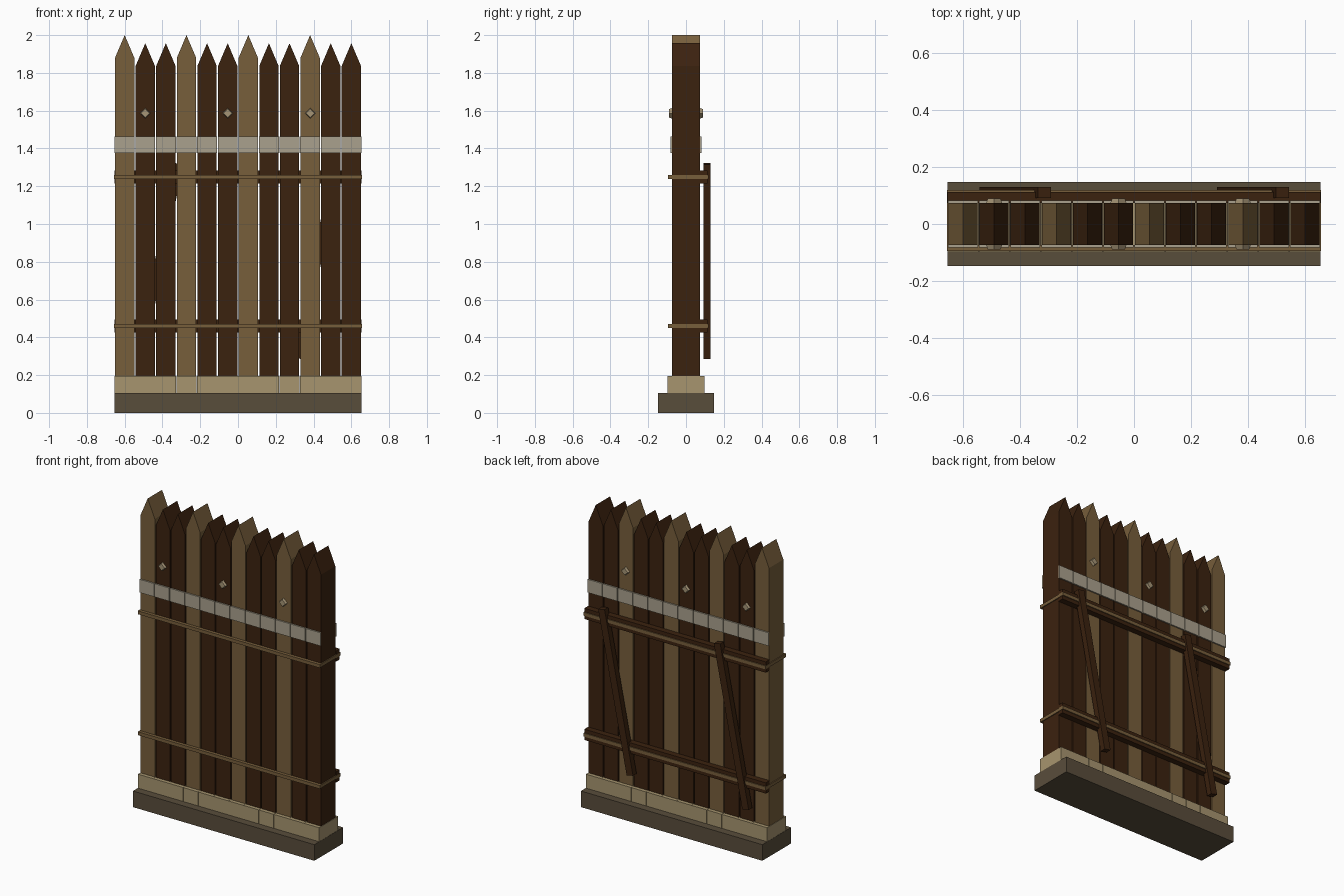
import bpy, bmesh, math
from mathutils import Matrix

if "Cube" in bpy.data.objects:
    bpy.data.objects.remove(bpy.data.objects["Cube"])


def material(name, rgb):
    lin = [c / 12.92 if c <= 0.04045 else ((c + 0.055) / 1.055) ** 2.4
           for c in (v / 255 for v in rgb)]
    m = bpy.data.materials.new(name)
    m.diffuse_color = (*lin, 1)
    m.use_nodes = True
    m.node_tree.nodes["Principled BSDF"].inputs["Base Color"].default_value = m.diffuse_color
    return m


DARK = material("dark_wood", (59, 34, 15))
LIGHT = material("light_wood", (119, 94, 59))
STONE = material("pale_stone", (167, 149, 111))
BASE = material("grey_brown_base", (89, 77, 59))
BAND = material("pale_band", (170, 161, 141))
STUD = material("stud_metal", (166, 149, 118))


def finish(name, bm, mat):
    bmesh.ops.recalc_face_normals(bm, faces=bm.faces)
    me = bpy.data.meshes.new(name)
    bm.to_mesh(me)
    bm.free()
    me.materials.append(mat)
    ob = bpy.data.objects.new(name, me)
    bpy.context.collection.objects.link(ob)
    return ob


def box(name, x, y, z, mat, tilt=0):
    """Box from (min, max) ranges, optionally tilted about y at its centre."""
    bm = bmesh.new()
    size = [b - a for a, b in (x, y, z)]
    mid = [(a + b) / 2 for a, b in (x, y, z)]
    bmesh.ops.create_cube(bm, size=1, matrix=Matrix.Translation(mid)
                          @ Matrix.Rotation(tilt, 4, 'Y') @ Matrix.Diagonal((*size, 1)))
    return finish(name, bm, mat)


def prism(name, pts, y0, y1, mat, taper=1.0):
    """Extrude an x-z outline from y0 to y1, scaling the far end about its centre."""
    bm = bmesh.new()
    cx = sum(p[0] for p in pts) / len(pts)
    cz = sum(p[1] for p in pts) / len(pts)
    a = [bm.verts.new((px, y0, pz)) for px, pz in pts]
    b = [bm.verts.new((cx + (px - cx) * taper, y1, cz + (pz - cz) * taper)) for px, pz in pts]
    n = len(pts)
    bm.faces.new(a)
    bm.faces.new(b[::-1])
    for i in range(n):
        bm.faces.new((a[i], a[(i + 1) % n], b[(i + 1) % n], b[i]))
    return finish(name, bm, mat)


STEP = 1.2 / 11
DEPTH = 0.074

# Ground slab
box("base_slab", (-0.655, 0.655), (-0.148, 0.148), (0, 0.105), BASE)

for i in range(12):
    x = -0.6 + i * STEP
    tall = i % 3 == 0 and i < 11
    tip, shoulder = (2.0, 1.88) if tall else (1.957, 1.837)
    # Pointed picket
    w = 0.051
    prism(f"picket_{i}", [(x - w, 0.1), (x + w, 0.1), (x + w, shoulder), (x, tip), (x - w, shoulder)],
          -DEPTH, DEPTH, LIGHT if tall else DARK)
    # Footing block
    box(f"footing_block_{i}", (x - 0.0538, x + 0.0538), (-0.098, 0.098), (0.105, 0.196), STONE)
    for side, label in ((-1, "front"), (1, "back")):
        # Pale band plates
        box(f"band_{label}_{i}", (x - 0.0525, x + 0.0525),
            sorted((side * DEPTH, side * 0.083)), (1.376, 1.462), BAND)
        # Diamond studs
        if i in (1, 5, 9):
            r, z = 0.028, 1.586
            prism(f"stud_{label}_{i}", [(x - r, z), (x, z - r), (x + r, z), (x, z + r)],
                  side * DEPTH, side * 0.089, STUD, 0.8)

for z, label in ((0.46, "lower"), (1.249, "upper")):
    # Back rail
    box(f"{label}_rail", (-0.655, 0.655), (DEPTH, 0.113), (z - 0.035, z + 0.035), DARK)
    # Binding strip around the pickets and rail
    zr = (z - 0.011, z + 0.011)
    box(f"{label}_binding_front", (-0.657, 0.657), (-0.095, -DEPTH), zr, LIGHT)
    box(f"{label}_binding_back", (-0.657, 0.657), (0.108, 0.119), zr, LIGHT)
    for s in (-1, 1):
        box(f"{label}_binding_end_{'left' if s < 0 else 'right'}",
            sorted((s * 0.645, s * 0.657)), (-0.095, 0.119), zr, LIGHT)

# Slanted braces on the back
for x, label in ((-0.417, "left"), (0.418, "right")):
    box(f"{label}_brace", (x - 0.0235, x + 0.0235), (0.092, 0.129), (0.279, 1.329), DARK,
        math.radians(11.3))
